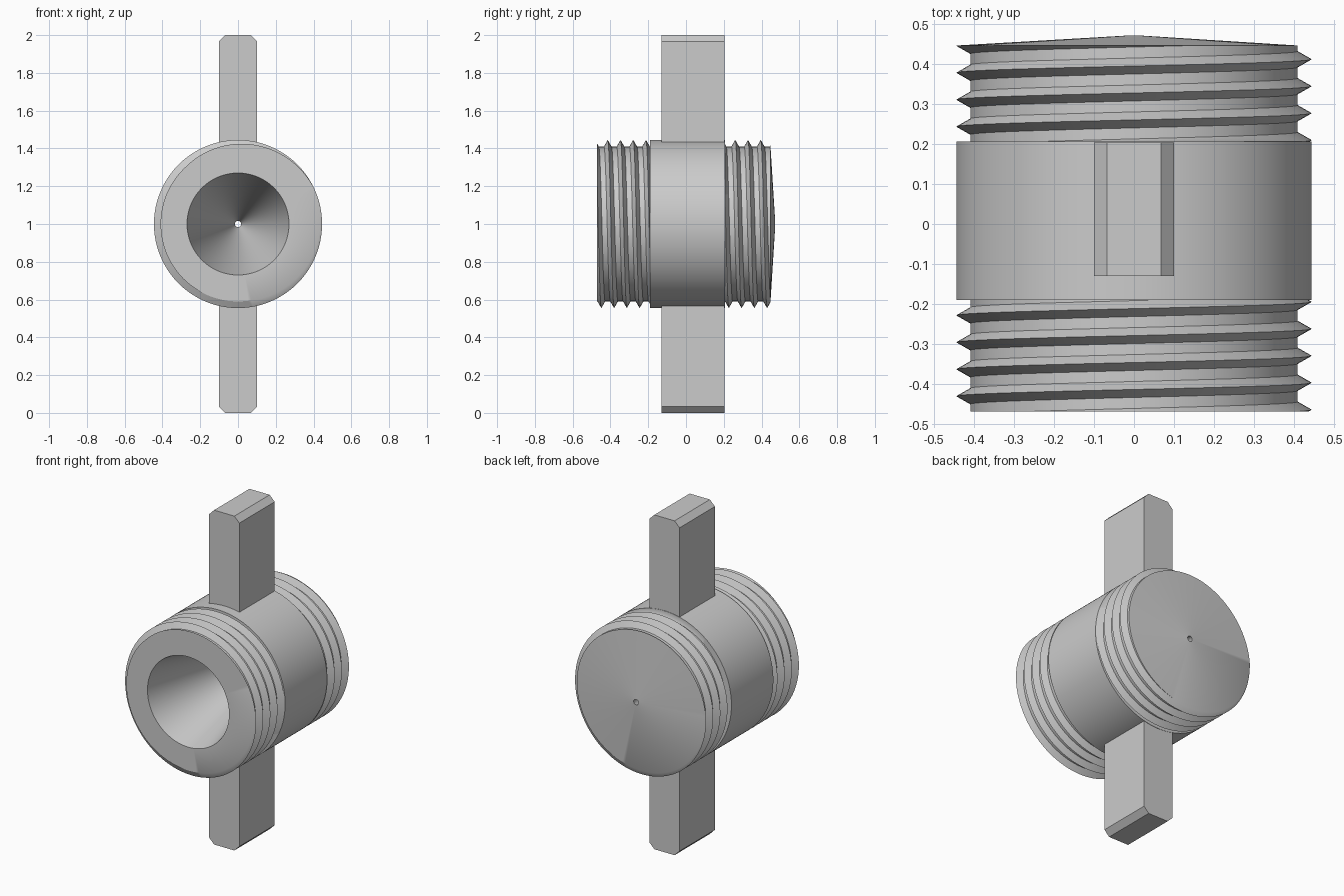
import bpy, bmesh
from math import pi, sin, cos, radians

if "Cube" in bpy.data.objects:
    bpy.data.objects.remove(bpy.data.objects["Cube"])

# Single grey metal material
grey = bpy.data.materials.new("grey metal")
grey.use_nodes = True
grey.diffuse_color = (0.6, 0.6, 0.6, 1)
grey.node_tree.nodes["Principled BSDF"].inputs["Base Color"].default_value = grey.diffuse_color

SEGMENTS = 144
CENTRE_Z = 1.0
ROOT, CREST = 0.41, 0.445
PITCH, FLANK = 0.0675, 0.02
FRONT, COLLAR_FRONT, COLLAR_BACK, BACK = -0.47, -0.19, 0.206, 0.447
TIP, PINHOLE, BORE = 0.472, 0.016, 0.27


def finish(bm, name):
    bmesh.ops.recalc_face_normals(bm, faces=bm.faces)
    mesh = bpy.data.meshes.new(name)
    bm.to_mesh(mesh)
    bm.free()
    mesh.materials.append(grey)
    obj = bpy.data.objects.new(name, mesh)
    bpy.context.collection.objects.link(obj)
    return obj


def crest_position(phi):
    return 0.4125 - PITCH * phi / (2 * pi)


def thread_radius(phi, y):
    """Radius of the V thread at an angle and a place along the axis."""
    away = (y - crest_position(phi) + PITCH / 2) % PITCH - PITCH / 2
    return ROOT + (CREST - ROOT) * max(0, 1 - abs(away) / FLANK)


def thread(phi, start, end):
    """Profile points of one threaded stretch, clipped to its ends."""
    ys = [start]
    for k in range(-15, 4):
        crest = crest_position(phi) + k * PITCH
        ys += [crest - FLANK, crest, crest + FLANK]
    ys = [min(max(y, start), end) for y in ys + [end]]
    return [(thread_radius(phi, y), y) for y in ys]


# Threaded body: tapered bore, two threads, plain collar and shallow cone back
bm = bmesh.new()
columns = []
for i in range(SEGMENTS + 1):
    phi = 2 * pi * i / SEGMENTS
    profile = [(PINHOLE, TIP), (BORE, FRONT)]
    profile += thread(phi, FRONT, COLLAR_FRONT)
    profile += [(CREST, COLLAR_FRONT), (CREST, COLLAR_BACK)]
    profile += thread(phi, COLLAR_BACK, BACK)
    profile += [(PINHOLE, TIP)]
    columns.append([bm.verts.new((r * cos(phi), y, CENTRE_Z + r * sin(phi)))
                    for r, y in profile])
for a, b in zip(columns, columns[1:]):
    for j in range(len(a) - 1):
        bm.faces.new((a[j], a[j + 1], b[j + 1], b[j]))
bmesh.ops.remove_doubles(bm, verts=bm.verts, dist=0.00002)
body = finish(bm, "threaded_body")

bpy.ops.object.select_all(action='DESELECT')
body.select_set(True)
bpy.context.view_layer.objects.active = body
bpy.ops.object.shade_smooth_by_angle(angle=radians(30))


# Chamfered bars above and below the collar
def bar(name, side):
    half, chamfer, inner, outer = 0.1, 0.033, 0.41, 1.0
    outline = [(-half, inner), (half, inner), (half, outer - chamfer),
               (half - chamfer, outer), (chamfer - half, outer),
               (-half, outer - chamfer)]
    bm = bmesh.new()
    face = bm.faces.new([bm.verts.new((x, -0.13, CENTRE_Z + side * z))
                         for x, z in outline])
    out = bmesh.ops.extrude_face_region(bm, geom=[face])
    moved = [v for v in out["geom"] if isinstance(v, bmesh.types.BMVert)]
    bmesh.ops.translate(bm, verts=moved, vec=(0, 0.334, 0))
    # Keep the starting cap so the bar is closed
    if not face.is_valid or len(bm.faces) < len(outline) + 2:
        bmesh.ops.holes_fill(bm, edges=bm.edges, sides=0)
    return finish(bm, name)


bar("upper_bar", 1)
bar("lower_bar", -1)
